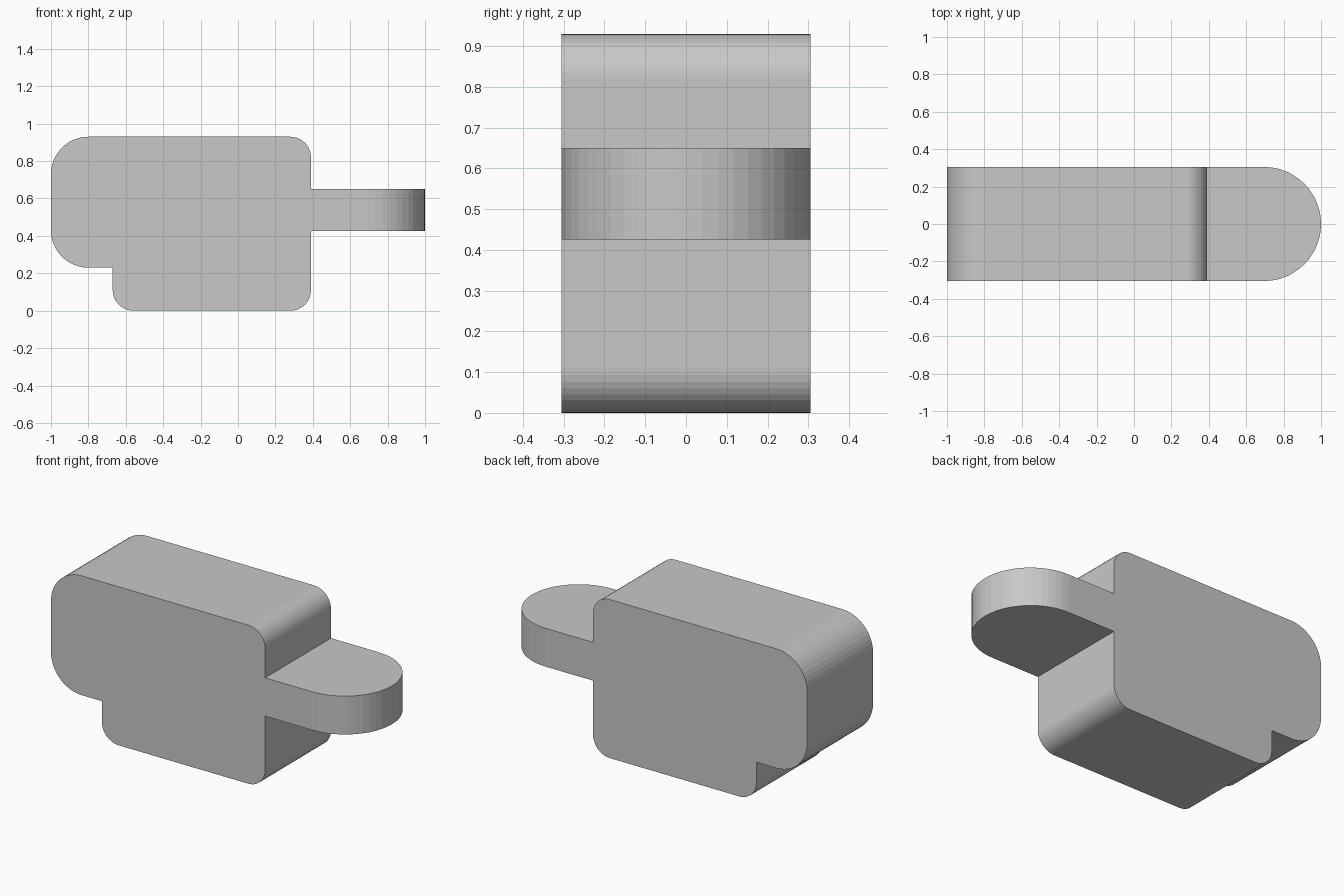
import bpy, bmesh, math
from mathutils import Vector

cube = bpy.data.objects.get("Cube")
if cube:
    bpy.data.objects.remove(cube, do_unlink=True)

HALF = 0.305  # half of the depth

grey = bpy.data.materials.new("plain grey")
grey.use_nodes = True
colour = (0.58, 0.58, 0.58, 1)
grey.diffuse_color = colour
grey.node_tree.nodes["Principled BSDF"].inputs["Base Color"].default_value = colour


def arc(cx, cy, radius, start, end, steps):
    """Points along an arc, angles in degrees."""
    angles = [math.radians(start + (end - start) * i / steps) for i in range(steps + 1)]
    return [(cx + radius * math.cos(a), cy + radius * math.sin(a)) for a in angles]


def extrude_outline(name, points, place, offset):
    """Extrude a closed outline into a solid part."""
    bm = bmesh.new()
    face = bm.faces.new([bm.verts.new(place(u, v)) for u, v in points])
    result = bmesh.ops.extrude_face_region(bm, geom=[face])
    moved = [e for e in result["geom"] if isinstance(e, bmesh.types.BMVert)]
    bmesh.ops.translate(bm, verts=moved, vec=Vector(offset))
    bmesh.ops.recalc_face_normals(bm, faces=bm.faces)
    mesh = bpy.data.meshes.new(name)
    bm.to_mesh(mesh)
    bm.free()
    mesh.materials.append(grey)
    obj = bpy.data.objects.new(name, mesh)
    bpy.context.collection.objects.link(obj)
    return obj


# Body: rounded block with a larger rounded lobe overhanging on one side
left, step, right = -1.0, -0.67, 0.39
low, top = 0.23, 0.93
big, small = 0.2, 0.11
outline = (
    arc(right - small, small, small, -90, 0, 10)
    + arc(right - small, top - small, small, 0, 90, 10)
    + arc(left + big, top - big, big, 90, 180, 12)
    + arc(left + big, low + big, big, 180, 270, 12)
    + [(step, low)]
    + arc(step + small, small, small, 180, 270, 10)
)
extrude_outline("body", outline, lambda u, v: (u, -HALF, v), (0, 2 * HALF, 0))

# Tab: flat tongue with a half-round end
tongue = [(right, -HALF)] + arc(1 - HALF, 0, HALF, -90, 90, 24) + [(right, HALF)]
extrude_outline("tab", tongue, lambda u, v: (u, v, 0.425), (0, 0, 0.225))
